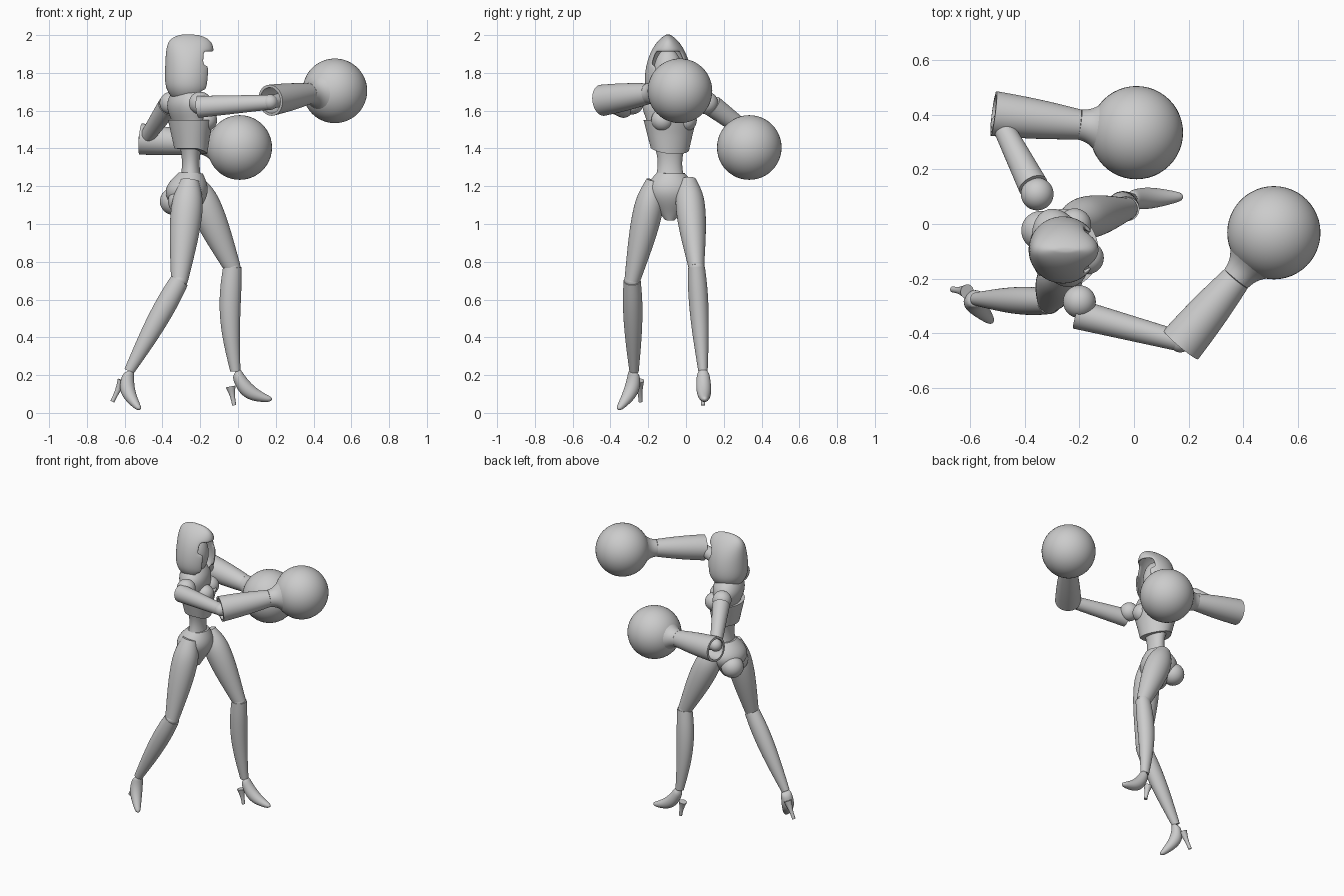
import bpy, bmesh, math
from mathutils import Vector

cube = bpy.data.objects.get("Cube")
if cube:
    bpy.data.objects.remove(cube, do_unlink=True)

grey = bpy.data.materials.new("matte grey")
grey.use_nodes = True
grey.diffuse_color = (0.6, 0.6, 0.6, 1)
grey.node_tree.nodes["Principled BSDF"].inputs["Base Color"].default_value = grey.diffuse_color

UP = Vector((0, 0, 1))
FRONT = Vector((1, 0, 0))
STILL = Vector()
SIDES = 20
STEPS = 7


def finish(name, bm):
    """Turn a bmesh into a smooth-shaded grey object."""
    mesh = bpy.data.meshes.new(name)
    for face in bm.faces:
        face.smooth = True
    bm.to_mesh(mesh)
    bm.free()
    mesh.materials.append(grey)
    part = bpy.data.objects.new(name, mesh)
    bpy.context.collection.objects.link(part)
    return part


def loft(name, rings, ref=FRONT, hollow=False, sharp=True, edit=None):
    """Skin of elliptical rings: centre, radius along ref, radius across it."""
    bm = bmesh.new()
    axis = (rings[-1][0] - rings[0][0]).normalized()
    along = (ref - axis * axis.dot(ref)).normalized()
    across = axis.cross(along)
    loops = []
    for centre, depth, width in rings:
        loop = []
        for k in range(SIDES):
            angle = math.tau * k / SIDES
            offset = along * depth * math.cos(angle) + across * width * math.sin(angle)
            loop.append(bm.verts.new(centre + offset))
        loops.append(loop)
    for low, high in zip(loops, loops[1:]):
        for k in range(SIDES):
            bm.faces.new((low[k - 1], low[k], high[k], high[k - 1]))
    if not hollow:
        bm.faces.new(loops[0][::-1])
    bm.faces.new(loops[-1])
    if sharp:
        crease = bm.edges.layers.float.new("crease_edge")
        for loop in (loops[0], loops[-1]):
            for k in range(SIDES):
                edge = bm.edges.get((loop[k - 1], loop[k]))
                edge[crease] = 1
                edge.smooth = False
    if edit:
        edit(bm)
    bmesh.ops.recalc_face_normals(bm, faces=bm.faces)
    part = finish(name, bm)
    if hollow:
        wall = part.modifiers.new("wall", 'SOLIDIFY')
        wall.thickness = 0.015
        wall.offset = -1
    smooth = part.modifiers.new("smooth", 'SUBSURF')
    smooth.levels = smooth.render_levels = 2


def limb(name, start, end, first, last, bulge=0, peak=1, bow=STILL, squash=1, **options):
    """Tapered tube whose radius swells, and whose path bends, along a sine."""
    start, end = Vector(start), Vector(end)
    rings = []
    for i in range(STEPS):
        t = i / (STEPS - 1)
        centre = start.lerp(end, t) + Vector(bow) * math.sin(math.pi * t)
        radius = first + (last - first) * t + bulge * math.sin(math.pi * t ** peak)
        rings.append((centre, radius * squash, radius))
    loft(name, rings, **options)


def ball(name, centre, radius, stretch=(1, 1, 1)):
    bm = bmesh.new()
    bmesh.ops.create_uvsphere(bm, u_segments=48, v_segments=24, radius=radius)
    bmesh.ops.scale(bm, vec=stretch, verts=bm.verts)
    bmesh.ops.translate(bm, vec=centre, verts=bm.verts)
    finish(name, bm)


# Hood: rounded dome with an arched opening, and the face inside it
HEAD = Vector((-0.25, -0.095, 1.66))
HOOD_HEIGHT = 0.345


def open_face(bm):
    opening = []
    for face in bm.faces:
        spot = face.calc_center_median() - HEAD
        if spot.x > 0.05 and abs(spot.y) < 0.08 and spot.z < 0.25:
            opening.append(face)
    bmesh.ops.delete(bm, geom=opening, context='FACES')


hood_rings = []
for i in range(12):
    t = 0.995 * math.sin(math.pi / 2 * i / 11)
    tuck = 1 - 0.35 * (1 - t) ** 10
    depth = 0.13 * tuck * (1 - t ** 12) ** 0.5
    width = 0.13 * tuck * (1 - t ** 3) ** 0.7
    lean = FRONT * 0.015 * (t - 1)
    hood_rings.append((HEAD + UP * HOOD_HEIGHT * t + lean, depth, width))
loft("hood", hood_rings, hollow=True, sharp=False, edit=open_face)
ball("face", HEAD + UP * 0.14, 0.085, (0.85, 0.9, 1.5))
limb("neck", HEAD - UP * 0.02, HEAD + UP * 0.1, 0.05, 0.045)

# Torso, turned toward the forward punch
turn = math.radians(21)
CHEST = Vector((math.cos(turn), math.sin(turn), 0))
LEFT = UP.cross(CHEST)
BUST = Vector((-0.25, -0.085, 1.55))
WAIST = Vector((-0.25, -0.085, 1.4))
SEAT = Vector((-0.32, -0.08, 1.12))


def point_bottom(bm):
    """Lower the front of the corset hem to a point."""
    for vert in bm.verts:
        forward = max(0, (vert.co - WAIST).dot(CHEST))
        fade = max(0, 1 - (vert.co.z - WAIST.z) / 0.07)
        vert.co.z -= 0.35 * forward * fade


limb("upper_chest", BUST - UP * 0.05, (-0.285, -0.09, 1.73), 0.12, 0.07,
     bulge=0.065, peak=1.5, squash=0.65, ref=CHEST, sharp=False)
limb("corset", WAIST, BUST, 0.105, 0.145, squash=0.82, ref=CHEST, edit=point_bottom)
limb("waist", WAIST - UP * 0.18, WAIST + UP * 0.02, 0.085, 0.085, bulge=-0.02, squash=0.72)
limb("pelvis", (-0.26, -0.085, 1.02), (-0.25, -0.08, 1.27), 0.025, 0.075,
     bulge=0.08, peak=1.2, bow=(-0.02, 0, 0), squash=0.86)
for side, sign in (("left", 1), ("right", -1)):
    ball(side + "_bust", BUST + CHEST * 0.06 + LEFT * 0.065 * sign, 0.06)
    ball(side + "_buttock", SEAT + LEFT * 0.06 * sign, 0.072)


# Legs: thigh, knee joint, shin, heeled shoe
def leg(side, hip, knee, ankle, toe, heel, calf_bow, foot_bow):
    limb(side + "_thigh", hip, knee, 0.045, 0.042, bulge=0.036, peak=0.6, squash=1.08)
    ball(side + "_knee", knee, 0.043)
    limb(side + "_shin", knee, ankle, 0.046, 0.025, bulge=0.014, peak=0.8, bow=calf_bow, squash=1.1)
    instep = Vector(ankle) + Vector(foot_bow)
    limb(side + "_shoe", ankle, toe, 0.031, 0.014, bulge=0.017, bow=foot_bow, ref=UP, sharp=False)
    limb(side + "_heel", heel, instep - UP * 0.05, 0.011, 0.027, bulge=-0.005)


leg("right", hip=(-0.255, -0.165, 1.23), knee=(-0.31, -0.285, 0.7), ankle=(-0.577, -0.275, 0.22),
    toe=(-0.52, -0.36, 0.015), heel=(-0.665, -0.24, 0.06),
    calf_bow=STILL, foot_bow=(-0.035, 0.027, 0))
leg("left", hip=(-0.235, 0.01, 1.23), knee=(-0.03, 0.055, 0.77), ankle=(-0.014, 0.09, 0.22),
    toe=(0.18, 0.1, 0.067), heel=(-0.02, 0.09, 0.04),
    calf_bow=(-0.02, 0, 0), foot_bow=(-0.025, 0, -0.03))


# Arms: shoulder joint, upper arm, elbow, forearm
# Boxing gloves: hollow flared cuff, pinched wrist, round fist
def arm(side, shoulder, armpit, elbow, mouth, wrist, fist):
    ball(side + "_shoulder", shoulder, 0.06)
    limb(side + "_upper_arm", armpit, elbow, 0.056, 0.038, ref=UP, squash=1.05)
    ball(side + "_elbow", elbow, 0.041)
    limb(side + "_forearm", elbow, wrist, 0.036, 0.042, ref=UP)
    limb(side + "_glove_cuff", mouth, wrist, 0.084, 0.056, ref=UP, bulge=0.004, hollow=True)
    palm = Vector(wrist).lerp(Vector(fist), 0.45)
    limb(side + "_glove_wrist", wrist, palm, 0.056, 0.115, ref=UP, bulge=-0.015)
    ball(side + "_glove_fist", fist, 0.171)


arm("right", shoulder=(-0.2, -0.285, 1.64), armpit=(-0.21, -0.33, 1.62), elbow=(0.17, -0.43, 1.645),
    mouth=(0.172, -0.443, 1.655), wrist=(0.375, -0.2, 1.69), fist=(0.513, -0.032, 1.705))
arm("left", shoulder=(-0.355, 0.11, 1.64), armpit=(-0.37, 0.14, 1.625), elbow=(-0.485, 0.365, 1.457),
    mouth=(-0.515, 0.405, 1.45), wrist=(-0.2, 0.365, 1.425), fist=(0.009, 0.335, 1.405))
